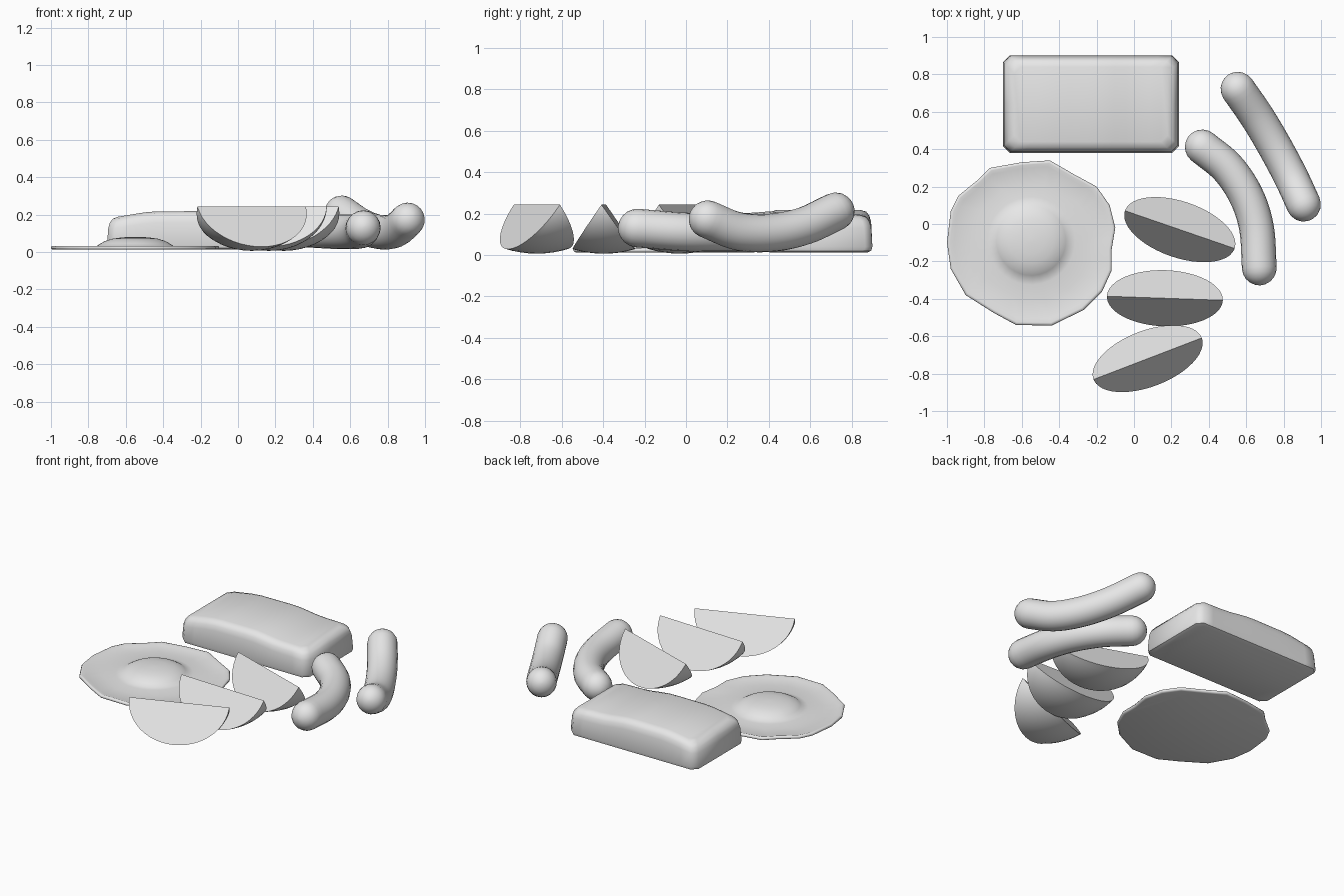
import bpy, bmesh, math
from mathutils import Vector

if "Cube" in bpy.data.objects:
    bpy.data.objects.remove(bpy.data.objects["Cube"])

grey = bpy.data.materials.new("plain_grey")
grey.diffuse_color = (0.8, 0.8, 0.8, 1)
grey.use_nodes = True
grey.node_tree.nodes["Principled BSDF"].inputs["Base Color"].default_value = grey.diffuse_color


def finish(name, bm, angle=40, loc=(0, 0, 0), turn=0):
    bmesh.ops.remove_doubles(bm, verts=bm.verts, dist=0.0005)
    bmesh.ops.recalc_face_normals(bm, faces=bm.faces)
    me = bpy.data.meshes.new(name)
    bm.to_mesh(me)
    bm.free()
    ob = bpy.data.objects.new(name, me)
    bpy.context.collection.objects.link(ob)
    me.materials.append(grey)
    ob.location = loc
    ob.rotation_euler.z = math.radians(turn)
    bpy.ops.object.select_all(action='DESELECT')
    ob.select_set(True)
    bpy.context.view_layer.objects.active = ob
    bpy.ops.object.shade_smooth_by_angle(angle=math.radians(angle))
    return ob


def loft(bm, rings):
    """Skin closed rings of points and cap both ends."""
    rows = [[bm.verts.new(p) for p in r] for r in rings]
    n = len(rows[0])
    for a, b in zip(rows, rows[1:]):
        for i in range(n):
            j = (i + 1) % n
            bm.faces.new((a[i], a[j], b[j], b[i]))
    bm.faces.new(rows[0])
    bm.faces.new(rows[-1])


def interp(pts, x):
    for (x0, z0), (x1, z1) in zip(pts, pts[1:]):
        if x <= x1:
            t = max(0, (x - x0) / (x1 - x0))
            t = t * t * (3 - 2 * t)
            return z0 + (z1 - z0) * t
    return pts[-1][1]


# Vegetable wedges: ellipsoid slices resting on the skin, cut edge on top
def wedge(name, loc, turn):
    half_len, steps = 0.31, 24
    section = [(0, 0)] + [(0.15 * s, -0.237 + 0.022 * s * s)
                          for s in (-1, -0.75, -0.5, -0.25, 0, 0.25, 0.5, 0.75, 1)]
    rings = []
    for i in range(steps + 1):
        a = math.pi * (0.01 + 0.98 * i / steps)
        r = math.sin(a)
        rings.append([(-half_len * math.cos(a), y * r, z * r) for y, z in section])
    bm = bmesh.new()
    loft(bm, rings)
    finish(name, bm, 35, loc, turn)


wedge("wedge_back", (0.245, -0.03, 0.243), -19)
wedge("wedge_middle", (0.165, -0.397, 0.243), -2)
wedge("wedge_front", (0.073, -0.72, 0.243), 21)


# Sausages: round tubes swept along a bent path, with hemispherical tips
def sausage(name, ctrl, radius):
    ctrl = [Vector(p) for p in ctrl]
    c = [2 * ctrl[0] - ctrl[1]] + ctrl + [2 * ctrl[-1] - ctrl[-2]]
    path = []
    for k in range(1, len(c) - 2):
        p0, p1, p2, p3 = c[k - 1:k + 3]
        for s in range(6):
            t = s / 6
            path.append(0.5 * (2 * p1 + (p2 - p0) * t + (2 * p0 - 5 * p1 + 4 * p2 - p3) * t * t
                               + (3 * p1 - p0 - 3 * p2 + p3) * t ** 3))
    path.append(ctrl[-1])
    d0 = (path[0] - path[1]).normalized()
    d1 = (path[-1] - path[-2]).normalized()
    caps = [math.radians(a) for a in (18, 36, 54, 72, 86)]
    spine = [(path[0] + d0 * radius * math.sin(a), radius * math.cos(a)) for a in reversed(caps)]
    spine += [(p, radius) for p in path]
    spine += [(path[-1] + d1 * radius * math.sin(a), radius * math.cos(a)) for a in caps]
    rings = []
    for i, (p, r) in enumerate(spine):
        tan = (spine[min(i + 1, len(spine) - 1)][0] - spine[max(i - 1, 0)][0]).normalized()
        side = tan.cross(Vector((0, 0, 1))).normalized()
        up = side.cross(tan)
        rings.append([p + r * (math.cos(q) * side + math.sin(q) * up)
                      for q in (2 * math.pi * k / 20 for k in range(20))])
    bm = bmesh.new()
    loft(bm, rings)
    finish(name, bm, 60)


sausage("sausage_outer", [(0.555, 0.722, 0.21), (0.66, 0.57, 0.14), (0.755, 0.41, 0.107),
                          (0.84, 0.25, 0.115), (0.907, 0.105, 0.172)], 0.092)
sausage("sausage_inner", [(0.365, 0.412, 0.118), (0.50, 0.30, 0.11), (0.60, 0.15, 0.108),
                          (0.655, -0.02, 0.112), (0.67, -0.235, 0.13)], 0.093)

# Fried egg: uneven flat white with a raised rim, yolk swelling from it
outline = [(-0.60, 0.33), (-0.45, 0.34), (-0.32, 0.265), (-0.20, 0.20), (-0.13, 0.10),
           (-0.10, -0.02), (-0.12, -0.14), (-0.12, -0.25), (-0.17, -0.36), (-0.27, -0.46),
           (-0.44, -0.543), (-0.63, -0.54), (-0.75, -0.475), (-0.90, -0.38), (-0.98, -0.24),
           (-1.0, -0.10), (-0.98, 0.07), (-0.94, 0.15), (-0.83, 0.24), (-0.77, 0.30)]
dense = []
for (ax, ay), (bx, by) in zip(outline, outline[1:] + outline[:1]):
    dense += [(ax, ay), ((ax + bx) / 2, (ay + by) / 2)]
yolk = Vector((-0.55, -0.09))


def white_ring(scale, z):
    return [(yolk.x + (x - yolk.x) * scale, yolk.y + (y - yolk.y) * scale, z) for x, y in dense]


def yolk_ring(r, z):
    out = []
    for x, y in dense:
        d = (Vector((x, y)) - yolk).normalized() * r
        out.append((yolk.x + d.x, yolk.y + d.y, z))
    return out


rings = [white_ring(s, z) for s, z in ((0.97, 0.012), (0.995, 0.016), (1, 0.024),
                                       (0.99, 0.032), (0.965, 0.033), (0.92, 0.026), (0.7, 0.026))]
rings += [yolk_ring(r, z) for r, z in ((0.235, 0.027), (0.205, 0.032), (0.185, 0.045),
                                       (0.16, 0.059), (0.12, 0.071), (0.07, 0.078), (0.01, 0.081))]
bm = bmesh.new()
loft(bm, rings)
finish("fried_egg", bm, 60)

# Bread slab: rounded box with a gently waving top
bm = bmesh.new()
heights = [(-0.70, 0.185), (-0.43, 0.217), (-0.2, 0.218), (0.04, 0.195), (0.24, 0.19)]
cx, cy, hx, hy = -0.23, 0.64, 0.47, 0.26


def slab_ring(inset, drop, flat=None):
    """Rectangle with small chamfered corners, sampled along its long edges."""
    a, b, ch = hx - inset, hy - inset, 0.035
    xs = [-(a - ch) + 2 * (a - ch) * k / 12 for k in range(13)]
    pts = [(x, -b) for x in xs] + [(a, -b + ch), (a, 0), (a, b - ch)]
    pts += [(x, b) for x in reversed(xs)] + [(-a, b - ch), (-a, 0), (-a, -b + ch)]
    return [(cx + x, cy + y, flat if flat is not None else interp(heights, cx + x) - drop)
            for x, y in pts]


loft(bm, [slab_ring(0.025, 0, 0.012), slab_ring(0.006, 0, 0.02), slab_ring(0, 0, 0.04),
          slab_ring(0.006, 0.06), slab_ring(0.014, 0.03), slab_ring(0.03, 0.009),
          slab_ring(0.06, 0)])
# replace the end cap with strips across the long edges
bm.faces.ensure_lookup_table()
cap = bm.faces[-1]
v = list(cap.verts)
bm.faces.remove(cap)
front, back = v[:13], v[16:29][::-1]
for k in range(12):
    bm.faces.new((front[k], front[k + 1], back[k + 1], back[k]))
bm.faces.new((v[12], v[13], v[14], v[15], v[16]))
bm.faces.new((v[28], v[29], v[30], v[31], v[0]))
finish("bread_slab", bm, 50)
